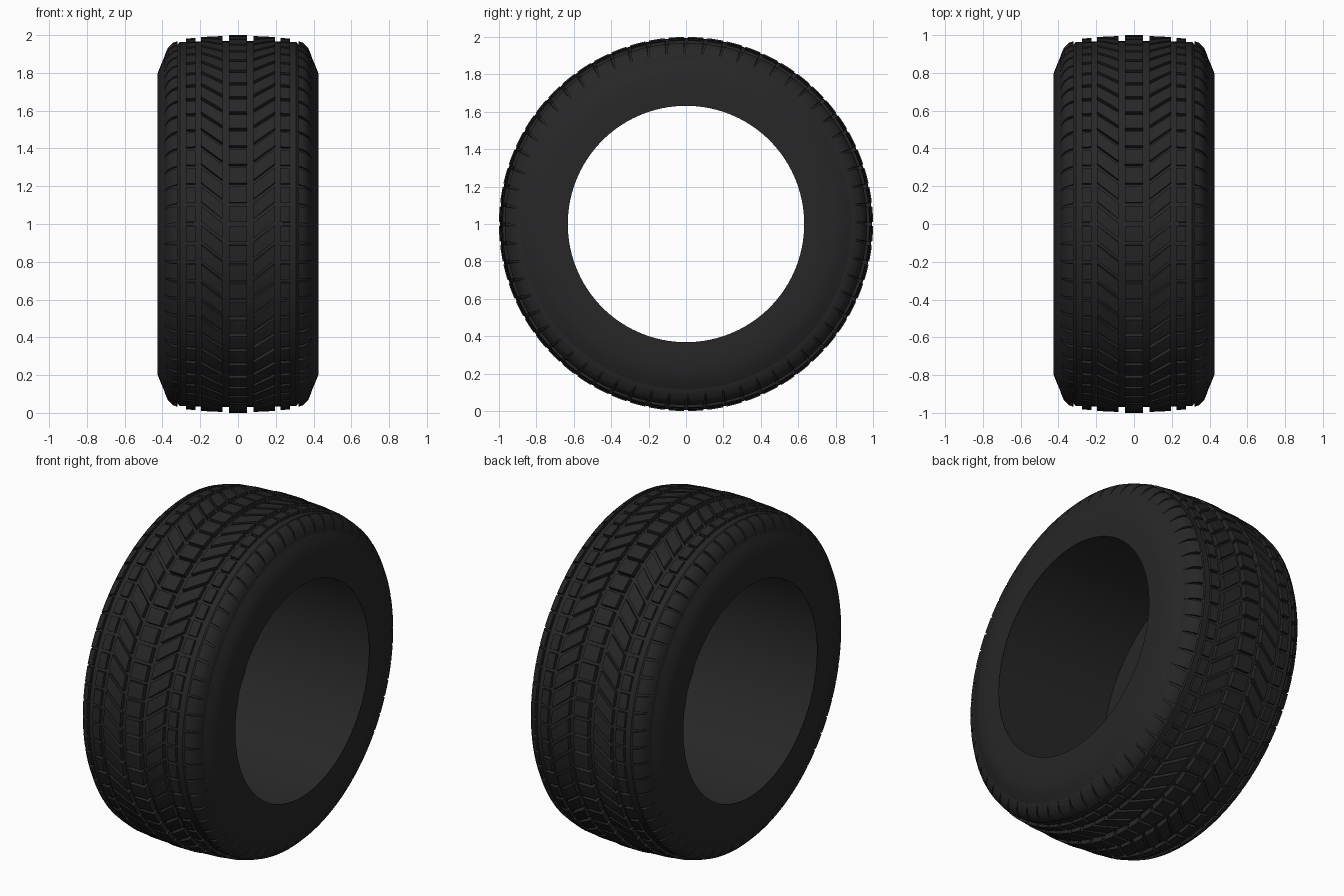
import bpy, bmesh, math

if "Cube" in bpy.data.objects:
    bpy.data.objects.remove(bpy.data.objects["Cube"])

PITCH = 60          # tread blocks around the tyre
rubber = bpy.data.materials.new("rubber")
rubber.diffuse_color = (0.02, 0.02, 0.02, 1)
rubber.use_nodes = True
rubber.node_tree.nodes["Principled BSDF"].inputs["Base Color"].default_value = rubber.diffuse_color


def point(x, r, deg):
    # wheel axis along x, hub at z = 1; angle 0 faces front and rises upward
    a = math.radians(deg)
    return (x, -r * math.cos(a), 1 + r * math.sin(a))


def finish(bm, name, angle):
    bmesh.ops.recalc_face_normals(bm, faces=bm.faces)
    me = bpy.data.meshes.new(name)
    bm.to_mesh(me)
    bm.free()
    ob = bpy.data.objects.new(name, me)
    bpy.context.collection.objects.link(ob)
    me.materials.append(rubber)
    bpy.ops.object.select_all(action='DESELECT')
    ob.select_set(True)
    bpy.context.view_layer.objects.active = ob
    bpy.ops.object.shade_smooth_by_angle(angle=math.radians(angle))


def lathe(name, profile, segs=120):
    bm = bmesh.new()
    rings = [[bm.verts.new(point(x, r, 360 * i / segs)) for x, r in profile]
             for i in range(segs)]
    n = len(profile)
    for i in range(segs):
        a, b = rings[i], rings[(i + 1) % segs]
        for j in range(n):
            k = (j + 1) % n
            bm.faces.new((a[j], a[k], b[k], b[j]))
    finish(bm, name, 40)


def rib(name, rows, side=1, arc=4):
    # rows: (x, outer radius, floor radius, angular shift, gap in degrees)
    bm = bmesh.new()
    step = 360 / PITCH
    for p in range(PITCH):
        top, low = [], []
        for x, ro, ri, shift, gap in rows:
            angs = [p * step + shift + gap / 2 + (step - gap) * t / arc
                    for t in range(arc + 1)]
            top.append([bm.verts.new(point(side * x, ro, a)) for a in angs])
            low.append([bm.verts.new(point(side * x, ri, a)) for a in angs])
        n = len(rows)
        for i in range(n - 1):
            for g in (top, low):
                for t in range(arc):
                    bm.faces.new((g[i][t], g[i][t + 1], g[i + 1][t + 1], g[i + 1][t]))
            for t in (0, arc):
                bm.faces.new((top[i][t], top[i + 1][t], low[i + 1][t], low[i][t]))
        for i in (0, n - 1):
            for t in range(arc):
                bm.faces.new((top[i][t], top[i][t + 1], low[i][t + 1], low[i][t]))
    finish(bm, name, 30)


# carcass: hollow inside, thin flat sidewalls, rounded shoulders, groove floor
half = [(.422, .762), (.422, .632), (.425, .632), (.425, .72), (.425, .80),
        (.409, .84), (.389, .887), (.379, .904), (.362, .925), (.345, .94),
        (.318, .952), (.308, .964), (.20, .966), (.07, .968)]
lathe("carcass", half + [(-x, r) for x, r in reversed(half)])

# centre rib of square blocks
rib("centre_rib", [(-.048, 1.0, .960, 0, 1.1), (.048, 1.0, .960, 0, 1.1)])

for side, tag in ((1, "right"), (-1, "left")):
    # slanted chevron blocks
    rib("chevron_rib_" + tag,
        [(.083 + .112 * t, .995 - .005 * t, .957, 1 + 5.2 * t, 1.3)
         for t in (0, .25, .5, .75, 1)], side)
    # narrow row of small blocks
    rib("narrow_rib_" + tag,
        [(.224, .986, .957, 0, 1.1), (.274, .981, .957, 0, 1.1)], side)
    # shoulder lugs, with slots that taper out into the sidewall
    rib("shoulder_lugs_" + tag,
        [(.320, .968, .945, 0, 1.0), (.345, .959, .932, -.2, .9),
         (.370, .935, .912, -.4, .65), (.3815, .909, .89, -.6, .3),
         (.390, .887, .875, -.7, .05)], side)
